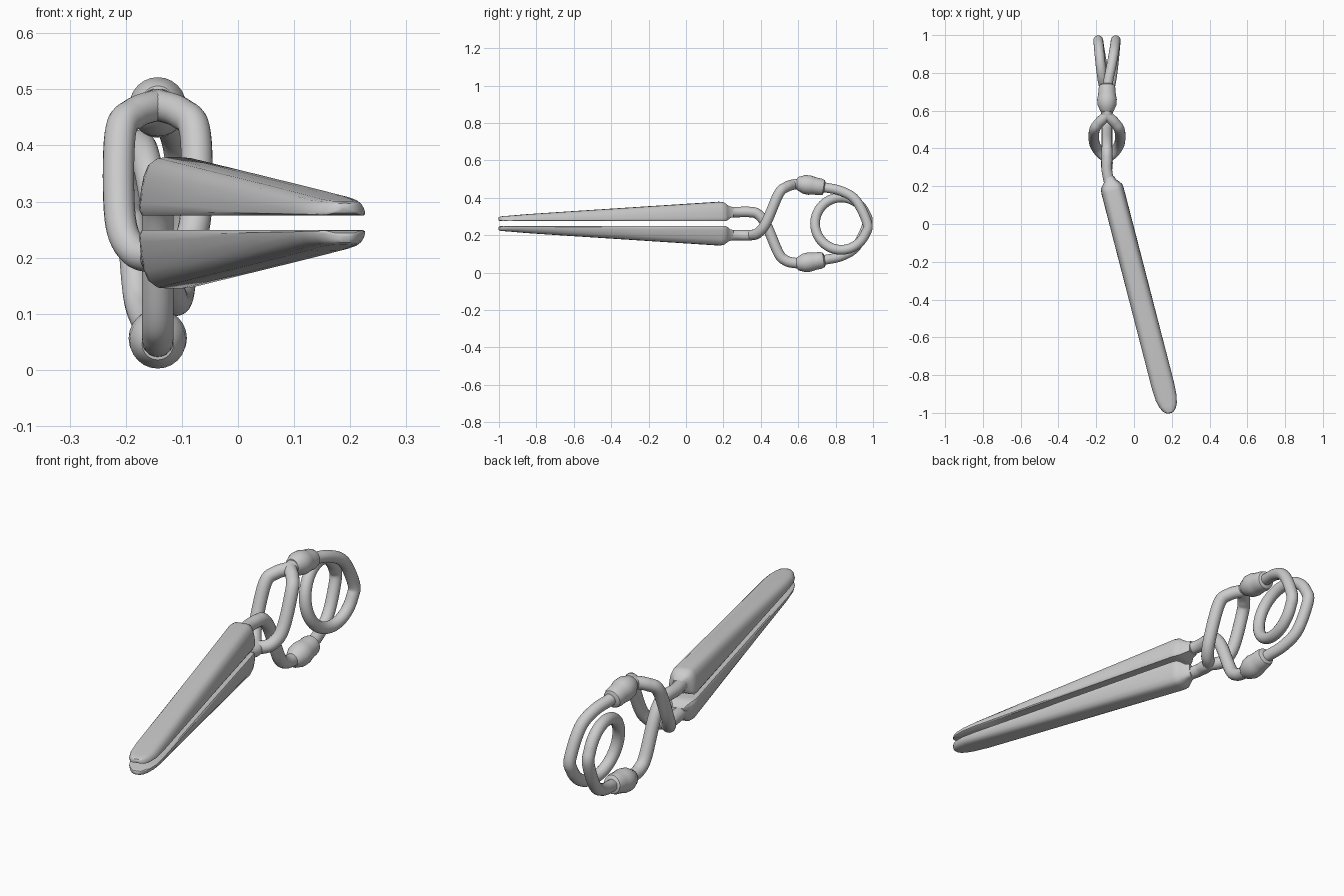
import bpy, bmesh, math
from mathutils import Vector

if "Cube" in bpy.data.objects:
    bpy.data.objects.remove(bpy.data.objects["Cube"])

C = -0.143      # x of the wire centre plane
MID = 0.262     # mirror height between the two halves


def flip(z, s):
    return MID + s * (z - MID)


def smooth(obj, angle=40):
    bpy.ops.object.select_all(action='DESELECT')
    obj.select_set(True)
    bpy.context.view_layer.objects.active = obj
    bpy.ops.object.shade_smooth_by_angle(angle=math.radians(angle))


def loft(name, rings, angle=40):
    bm = bmesh.new()
    vs = [[bm.verts.new(p) for p in r] for r in rings]
    n = len(vs[0])
    for a, b in zip(vs, vs[1:]):
        for i in range(n):
            bm.faces.new((a[i], a[(i + 1) % n], b[(i + 1) % n], b[i]))
    bm.faces.new(vs[0])
    bm.faces.new(vs[-1])
    bmesh.ops.recalc_face_normals(bm, faces=bm.faces)
    me = bpy.data.meshes.new(name)
    bm.to_mesh(me)
    bm.free()
    obj = bpy.data.objects.new(name, me)
    bpy.context.collection.objects.link(obj)
    smooth(obj, angle)
    return obj


def wire(name, pts, radius=0.028, steps=8):
    # smooth path through the points, swept as a round tube
    p = [Vector(q) for q in pts]
    p = [2 * p[0] - p[1]] + p + [2 * p[-1] - p[-2]]
    path = []
    for i in range(1, len(p) - 2):
        a, b, c, d = p[i - 1:i + 3]
        for k in range(steps):
            t = k / steps
            path.append(0.5 * (2 * b + (c - a) * t + (2 * a - 5 * b + 4 * c - d) * t ** 2
                               + (3 * b - a - 3 * c + d) * t ** 3))
    path.append(p[-2])
    rings, side = [], Vector((1, 0, 0))
    for i, q in enumerate(path):
        tan = (path[min(i + 1, len(path) - 1)] - path[max(i - 1, 0)]).normalized()
        side = (side - tan * side.dot(tan)).normalized()
        up = tan.cross(side)
        rings.append([q + radius * (math.cos(a) * side + math.sin(a) * up)
                      for a in (2 * math.pi * j / 20 for j in range(20))])
    return loft(name, rings)


# jaw cross-section (half): flat inside face, rounded outer shoulders
HALF = [(0.93, 0), (1, 0.08), (1, 0.2), (0.96, 0.45), (0.87, 0.7), (0.73, 0.89), (0.5, 0.985), (0.2, 1)]
SECTION = HALF + [(-x, z) for x, z in reversed(HALF)]
# distance along jaw, half width, inner height, outer height
STATIONS = [(-0.06, 0.027, 0.297, 0.351), (-0.04, 0.032, 0.292, 0.355), (-0.022, 0.048, 0.28, 0.366),
            (-0.008, 0.058, 0.275, 0.376), (0.015, 0.061, 0.275, 0.379), (0.4, 0.061, 0.275, 0.355),
            (0.8, 0.061, 0.275, 0.33), (1.08, 0.061, 0.275, 0.312), (1.15, 0.057, 0.275, 0.306),
            (1.19, 0.047, 0.275, 0.303), (1.215, 0.034, 0.276, 0.301), (1.228, 0.019, 0.28, 0.297),
            (1.231, 0.008, 0.285, 0.292)]
ang = math.radians(14.5)
ax, ay = math.sin(ang), -math.cos(ang)

for s, tag in ((1, "upper"), (-1, "lower")):
    # jaw
    loft(tag + "_jaw", [[(-0.117 + u * ax - x * w * ay, 0.19 + u * ay + x * w * ax,
                          flip(lo + z * (hi - lo), s)) for x, z in SECTION]
                        for u, w, lo, hi in STATIONS], 35)
    # crimped cuff, tilted a little towards the spring
    tilt = math.radians(-9)
    cuff = [(-0.08, 0.028), (-0.072, 0.036), (-0.055, 0.043), (-0.04, 0.05), (-0.01, 0.052), (0.005, 0.049),
            (0.025, 0.046), (0.05, 0.045), (0.066, 0.04), (0.073, 0.028)]
    rings = []
    for t, r in cuff:
        ring = []
        for j in range(24):
            a = 2 * math.pi * j / 24
            v = r * math.sin(a)
            ring.append((C + r * math.cos(a), 0.67 + t * math.cos(tilt) - v * math.sin(tilt),
                         flip(0.466 + t * math.sin(tilt) + v * math.cos(tilt), s)))
        rings.append(ring)
    loft(tag + "_cuff", rings)

# split loop: lower jaw to upper cuff, one strand on each side
for sx, tag in ((-1, "left"), (1, "right")):
    wire("loop_strand_" + tag, [(C + 0.012, 0.22, 0.2), (C, 0.28, 0.2), (C, 0.34, 0.2),
         (C + sx * 0.042, 0.385, 0.212), (C + sx * 0.067, 0.43, 0.27), (C + sx * 0.067, 0.495, 0.42),
         (C + sx * 0.042, 0.535, 0.457), (C, 0.58, 0.472), (C, 0.62, 0.472)])

# single wire: upper jaw, through the loop, to lower cuff
wire("through_wire", [(C + 0.012, 0.22, 0.324), (C, 0.28, 0.324), (C, 0.34, 0.324), (C, 0.385, 0.312),
     (C, 0.43, 0.254), (C, 0.495, 0.104), (C, 0.535, 0.064), (C, 0.58, 0.052), (C, 0.62, 0.052)])

# torsion spring: upper cuff, round the coil, to lower cuff
CY, R = 0.83, 0.14
coil = [(C, 0.67, 0.47), (C + 0.004, 0.74, 0.456), (C + 0.022, 0.83, 0.436), (C + 0.037, 0.91, 0.385)]
for k in range(17):
    a = -2 * math.pi * k / 16
    coil.append((C + 0.046 * math.cos(math.pi * k / 16), CY + R * math.cos(a), MID + R * math.sin(a)))
coil += [(2 * C - x, y, flip(z, -1)) for x, y, z in reversed(coil[:4])]
wire("spring_coil", coil, 0.026, 5)
